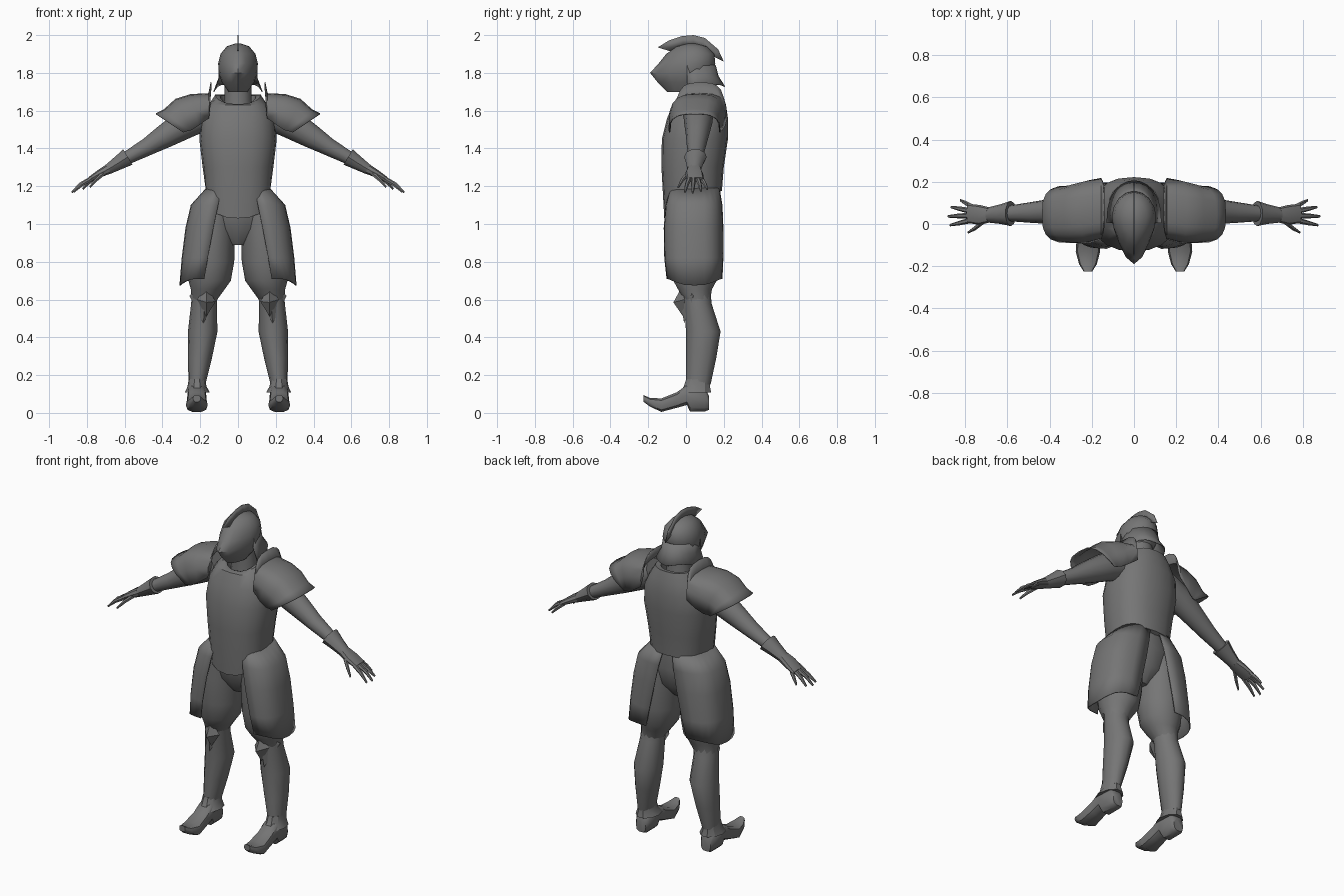
import bpy, bmesh, math
from mathutils import Vector as V

if "Cube" in bpy.data.objects:
    bpy.data.objects.remove(bpy.data.objects["Cube"])

steel = bpy.data.materials.new("dark_grey_steel")
steel.diffuse_color = (0.18, 0.18, 0.18, 1)
steel.use_nodes = True
steel.node_tree.nodes["Principled BSDF"].inputs["Base Color"].default_value = steel.diffuse_color
X, Y, Z = V((1, 0, 0)), V((0, 1, 0)), V((0, 0, 1))
ARM_UP = V((0.52, 0, 0.85))


def finish(name, bm, mirror=False, thick=0, angle=40):
    bmesh.ops.remove_doubles(bm, verts=bm.verts, dist=0.0005)
    bmesh.ops.recalc_face_normals(bm, faces=bm.faces)
    me = bpy.data.meshes.new(name)
    bm.to_mesh(me)
    bm.free()
    ob = bpy.data.objects.new(name, me)
    bpy.context.collection.objects.link(ob)
    me.materials.append(steel)
    if thick:
        m = ob.modifiers.new("thickness", 'SOLIDIFY')
        m.thickness, m.offset = thick, 0
    if mirror:
        ob.modifiers.new("mirror", 'MIRROR').use_clip = False
    for o in bpy.context.selected_objects:
        o.select_set(False)
    ob.select_set(True)
    bpy.context.view_layer.objects.active = ob
    bpy.ops.object.shade_smooth_by_angle(angle=math.radians(angle))
    return ob


def spow(a, p):
    return math.copysign(abs(a) ** p, a)


def grid(bm, rows, closed):
    rows = [[bm.verts.new(p) for p in r] for r in rows]
    n = len(rows[0])
    for a, b in zip(rows, rows[1:]):
        for j in range(n if closed else n - 1):
            k = (j + 1) % n
            bm.faces.new((a[j], a[k], b[k], b[j]))
    return rows


def loft(name, rings, u=X, v=Y, n=12, power=1.0, warp=None, caps=True, **kw):
    """Skin elliptical rings (centre, radius along u, radius along v)."""
    bm = bmesh.new()
    rows = []
    for i, (c, ra, rb) in enumerate(rings):
        row = []
        for j in range(n):
            t = 2 * math.pi * j / n
            ca, sa = math.cos(t), math.sin(t)
            p = V(c) + u * ra * spow(ca, power) + v * rb * spow(sa, power)
            row.append(warp(i, ca, sa, p) if warp else p)
        rows.append(row)
    rows = grid(bm, rows, True)
    if caps:
        bm.faces.new(rows[0])
        bm.faces.new(rows[-1])
    return finish(name, bm, **kw)


def shell(name, stations, n=10, power=0.65, sag=0, **kw):
    """Open arched plate; station = (x top, z top, x edge front, x edge back, z edge, y front, y back)."""
    bm = bmesh.new()
    rows = []
    for k, (xt, zt, xf, xb, zb, yf, yb) in enumerate(stations):
        row = []
        for j in range(n + 1):
            a = math.pi * j / n
            s = max(0, math.sin(a)) ** power
            xe = xf + (xb - xf) * j / n
            y = (yf + yb) / 2 - (yb - yf) / 2 * spow(math.cos(a), power)
            row.append(V((xe + (xt - xe) * s, y, zb + (zt - zb) * s)))
        rows.append(row)
    grid(bm, rows, False)
    return finish(name, bm, thick=0.006, **kw)


def span(x, z, rx, yf, yb):
    """Horizontal ring given by its front and back limits."""
    return ((x, (yf + yb) / 2, z), rx, (yb - yf) / 2)


# Breastplate, lower at the front, open neck
def chest_warp(i, c, s, p):
    if i == 0 and s < 0:
        p.z += 0.145 * spow(s, 0.8)
    if i >= 5 and s < 0:
        p.z += 0.05 * s
    return p


loft("breastplate", [span(0, 1.175, .17, -.115, .19), span(0, 1.30, .187, -.13, .20),
     span(0, 1.45, .205, -.128, .222), span(0, 1.56, .195, -.10, .222),
     span(0, 1.63, .155, -.07, .212), span(0, 1.685, .12, -.045, .195),
     span(0, 1.68, .095, -.03, .165), span(0, 1.60, .07, 0, .14)],
     n=20, power=.85, warp=chest_warp)
loft("neck", [span(0, 1.58, .08, -.01, .14), span(0, 1.66, .072, -.005, .13),
              span(0, 1.78, .07, -.01, .12)], n=12)

# Helmet with pointed visor
SNOUT = [.03, .06, .09, .055, .03, .01, 0]


def visor(i, c, s, p):
    p.y -= SNOUT[i] * max(0, -s) ** 4
    return p


loft("helmet", [span(0, 1.70, .05, -.07, .06), span(0, 1.75, .085, -.09, .11),
     span(0, 1.80, .102, -.10, .14), span(0, 1.85, .105, -.09, .155),
     span(0, 1.90, .093, -.075, .15), span(0, 1.94, .06, -.04, .11),
     span(0, 1.955, .015, .01, .05)], n=16, warp=visor, angle=50)

# Flared neck guard around the back half of the helmet
bm = bmesh.new()
rows = []
for rx, ry, z, dip in [(.098, .15, 1.84, 0), (.102, .165, 1.79, .02), (.128, .20, 1.745, .045)]:
    rows.append([V((rx * math.cos(t), .005 + ry * max(0, math.sin(t)) ** .8,
                    z - dip * abs(math.cos(t)) ** 6 - dip * .4 * math.sin(t) ** 6))
                 for t in [math.pi * j / 12 for j in range(13)]])
grid(bm, rows, False)
finish("neck_guard", bm, thick=.005)

# Thin crest along the middle of the helmet
bm = bmesh.new()
outer = [(-.15, 1.935), (-.09, 1.972), (-.02, 1.995), (.04, 2.0), (.10, 1.985), (.17, 1.925), (.2, 1.86)]
inner = [(-.085, 1.915), (-.05, 1.935), (-.01, 1.945), (.04, 1.945), (.08, 1.935), (.12, 1.91), (.15, 1.885)]
grid(bm, [[V((0, y, z)) for y, z in outer], [V((0, y, z)) for y, z in inner]], False)
finish("crest", bm, thick=.006)

# Shoulder plates with upright inner collar and flared rim
shell("shoulder_plate", [(.142, 1.75, .15, .15, 1.61, -.045, .20), (.155, 1.69, .155, .155, 1.56, -.07, .215),
      (.25, 1.685, .21, .21, 1.52, -.088, .205), (.33, 1.66, .25, .25, 1.495, -.09, .19),
      (.39, 1.605, .275, .275, 1.49, -.085, .178), (.435, 1.583, .29, .29, 1.485, -.088, .18)], mirror=True)

# Thigh plates hanging from the waist
bm = bmesh.new()
rows = []
for z, xo, xf, xb, yf, yb, sag in [(1.19, .165, .09, .03, -.08, .175, 0), (1.10, .247, .105, .05, -.105, .19, 0),
                                   (.98, .275, .13, .075, -.115, .195, 0), (.82, .295, .16, .11, -.112, .195, 0),
                                   (.71, .307, .178, .135, -.10, .19, .035)]:
    row = []
    for j in range(13):
        a = math.pi * j / 12
        s = max(0, math.sin(a)) ** .75
        xe = xf + (xb - xf) * j / 12
        row.append(V((xe + (xo - xe) * s, (yf + yb) / 2 - (yb - yf) / 2 * spow(math.cos(a), .75),
                      z - sag * max(0, math.sin(a)) ** 3)))
    rows.append(row)
grid(bm, rows, False)
finish("thigh_plate", bm, mirror=True, thick=.006)

# Hips, puffed breeches and lower legs
loft("hips", [span(0, 1.22, .15, -.09, .165), span(0, 1.08, .20, -.095, .175),
              span(0, .97, .15, -.075, .155), span(0, .89, .05, -.02, .09)], n=16)
loft("breeches", [span(.11, 1.12, .10, -.085, .17), span(.137, .95, .12, -.09, .18),
     span(.146, .80, .126, -.085, .178), span(.15, .70, .112, -.07, .165),
     span(.16, .655, .09, -.045, .14), span(.178, .60, .068, -.01, .13)], n=14, mirror=True)
loft("lower_leg", [span(.172, .66, .07, -.02, .13), span(.18, .58, .068, -.01, .135),
     span(.187, .43, .078, 0, .183), span(.202, .29, .064, 0, .16),
     span(.217, .15, .044, 0, .13)], n=12, mirror=True)
loft("ankle_cuff", [span(.217, .18, .044, -.002, .128), span(.217, .14, .05, -.015, .13),
     span(.215, .108, .066, -.042, .138)], n=10, mirror=True, angle=30)


# Shoes: long turned-up toe, heel behind
def slab(y, z0, z1, rx):
    return ((.218, y, (z0 + z1) / 2), rx, (z1 - z0) / 2)


loft("shoe", [slab(.122, .015, .09, .033), slab(.10, .005, .14, .047), slab(.02, .006, .15, .05),
     slab(.005, .04, .15, .05), slab(-.05, .025, .11, .052), slab(-.13, .004, .078, .058),
     slab(-.19, .032, .08, .042), slab(-.225, .058, .095, .02)], u=X, v=Z, n=10, power=.75, mirror=True)

# Knee guards: wide diamond plate with a spike in front
for name, tip, rim in [
        ("knee_plate", (.175, -.03, .59), [(.17, -.02, .69), (.105, .04, .62), (.183, -.01, .475), (.258, .04, .62)]),
        ("knee_spike", (.166, -.067, .585), [(.168, -.02, .67), (.118, -.008, .59), (.168, -.015, .51), (.217, -.008, .60)])]:
    bm = bmesh.new()
    r = [bm.verts.new(p) for p in rim]
    t = bm.verts.new(tip)
    for j in range(4):
        bm.faces.new((r[j], r[(j + 1) % 4], t))
    bm.faces.new(r[::-1])
    finish(name, bm, mirror=True, angle=10)


# Arms, gauntlets and hands
def limb(name, pts, n=10, **kw):
    loft(name, [((x, y, z), ry, rz) for x, y, z, ry, rz in pts], u=Y, v=ARM_UP, n=n, mirror=True, **kw)


limb("arm", [(.15, .065, 1.59, .08, .085), (.27, .065, 1.535, .075, .08), (.39, .06, 1.463, .06, .063),
             (.48, .055, 1.408, .05, .047), (.60, .05, 1.343, .036, .034)], n=12)
limb("gauntlet", [(.583, .05, 1.355, .06, .05), (.63, .047, 1.325, .047, .04),
                  (.69, .043, 1.288, .036, .028)], n=10)
limb("palm", [(.685, .043, 1.291, .036, .028), (.73, .043, 1.268, .047, .022),
              (.785, .05, 1.236, .046, .014)], n=10, power=.8)
for name, a, m, b in [("thumb", (.71, .015, 1.27), (.75, -.018, 1.235), (.785, -.04, 1.195)),
                      ("index_finger", (.77, .018, 1.242), (.825, .005, 1.21), (.87, -.005, 1.17)),
                      ("middle_finger", (.775, .04, 1.242), (.835, .038, 1.21), (.88, .036, 1.167)),
                      ("ring_finger", (.775, .062, 1.24), (.825, .072, 1.212), (.865, .08, 1.175)),
                      ("little_finger", (.765, .08, 1.242), (.795, .098, 1.215), (.822, .112, 1.185))]:
    limb(name, [(*a, .014, .013), (*m, .011, .011), (*b, .006, .006)], n=6)
